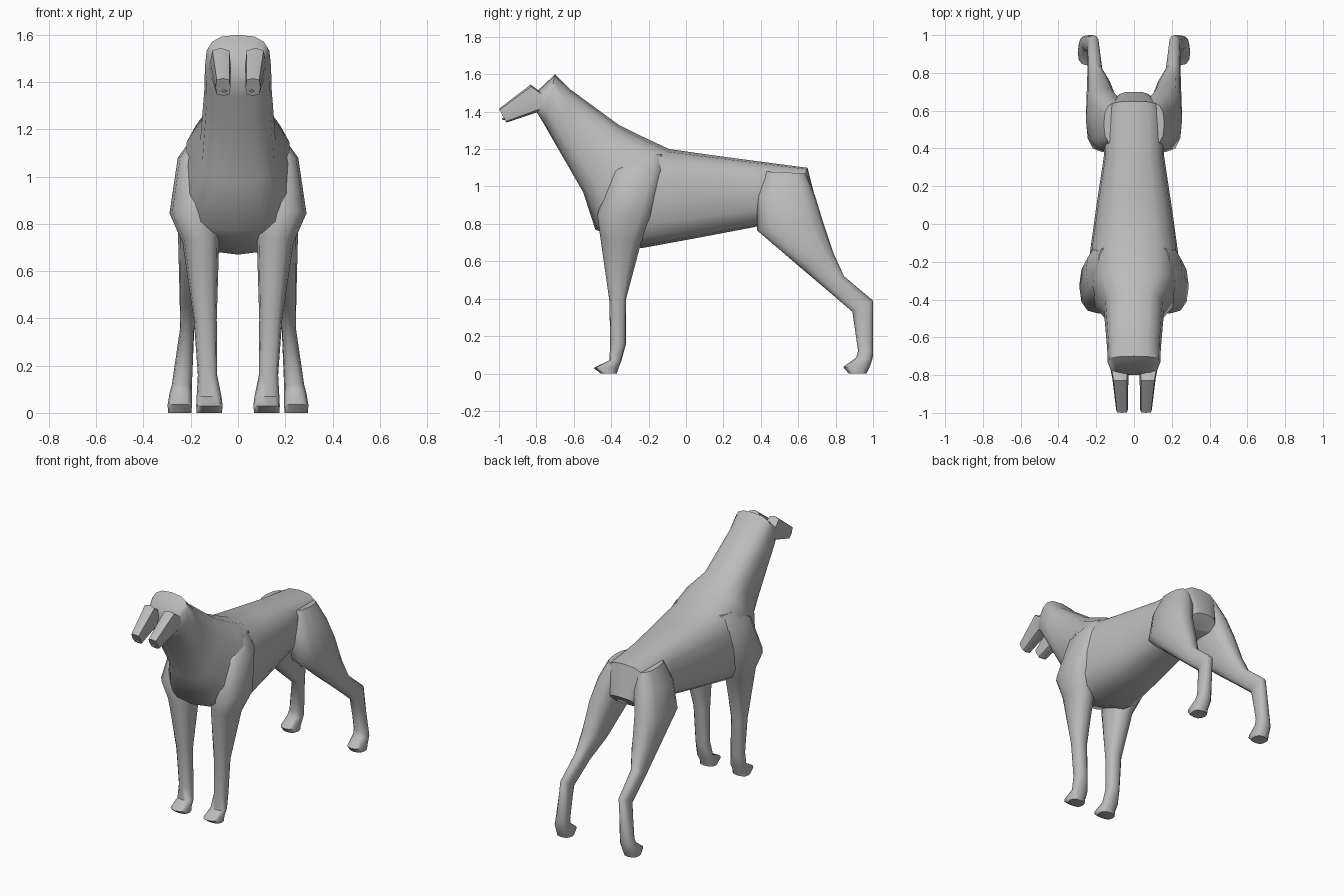
import bpy, bmesh, math

grey = bpy.data.materials.new("plain grey")
grey.diffuse_color = (0.5, 0.5, 0.5, 1)


def loft(name, rings, sides=12, power=2.5, angle=50):
    """Skin over rings; each ring is (y, z) of one end, (y, z) of the other end, x min, x max."""
    bm = bmesh.new()
    loops = []
    for ya, za, yb, zb, x0, x1 in rings:
        loop = []
        for i in range(sides):
            t = 2 * math.pi * i / sides
            c, s = math.cos(t), math.sin(t)
            u = math.copysign(abs(c) ** (2 / power), c)
            v = math.copysign(abs(s) ** (2 / power), s)
            loop.append(bm.verts.new(((x0 + x1) / 2 + v * (x1 - x0) / 2,
                                      (ya + yb) / 2 + u * (ya - yb) / 2,
                                      (za + zb) / 2 + u * (za - zb) / 2)))
        loops.append(loop)
    for a, b in zip(loops, loops[1:]):
        for i in range(sides):
            j = (i + 1) % sides
            bm.faces.new((a[i], a[j], b[j], b[i]))
    bm.faces.new(loops[0])
    bm.faces.new(loops[-1])
    bmesh.ops.recalc_face_normals(bm, faces=bm.faces)
    me = bpy.data.meshes.new(name)
    bm.to_mesh(me)
    bm.free()
    me.materials.append(grey)
    ob = bpy.data.objects.new(name, me)
    bpy.context.collection.objects.link(ob)
    bpy.ops.object.select_all(action='DESELECT')
    ob.select_set(True)
    bpy.context.view_layer.objects.active = ob
    bpy.ops.object.shade_smooth_by_angle(angle=math.radians(angle))
    return ob


def pair(name, rings, **kw):
    """Same part on both sides."""
    loft(name + "_left", rings, **kw)
    loft(name + "_right", [(a, b, c, d, -x1, -x0) for a, b, c, d, x0, x1 in rings], **kw)


# Head, neck, trunk and rump: top point, bottom point, half width
trunk = [
    (-0.79, 1.515, -0.80, 1.40, 0.115),
    (-0.70, 1.60, -0.76, 1.335, 0.14),
    (-0.62, 1.52, -0.70, 1.23, 0.142),
    (-0.36, 1.33, -0.55, 0.97, 0.16),
    (-0.24, 1.27, -0.485, 0.77, 0.23),
    (-0.09, 1.20, -0.24, 0.67, 0.235),
    (0.12, 1.17, 0.06, 0.725, 0.20),
    (0.36, 1.138, 0.35, 0.78, 0.16),
    (0.65, 1.10, 0.54, 0.82, 0.15),
    (0.70, 0.90, 0.62, 0.82, 0.09),
]
loft("trunk_and_neck", [(a, b, c, d, -w, w) for a, b, c, d, w in trunk], sides=16, power=2.8)

# Split muzzle
pair("muzzle", [
    (-0.77, 1.50, -0.76, 1.41, 0.03, 0.125),
    (-0.83, 1.545, -0.80, 1.395, 0.03, 0.115),
    (-1.0, 1.415, -0.96, 1.342, 0.032, 0.095),
], sides=8, power=4, angle=35)
pair("muzzle_tip", [
    (-0.95, 1.38, -0.95, 1.36, 0.04, 0.08),
    (-0.985, 1.365, -0.98, 1.355, 0.05, 0.065),
], sides=4)

# Front legs: front point, back point, inner and outer x
pair("front_leg", [
    (-0.30, 1.17, -0.12, 1.17, 0.08, 0.19),
    (-0.39, 1.08, -0.12, 1.08, 0.08, 0.255),
    (-0.475, 0.85, -0.18, 0.84, 0.08, 0.29),
    (-0.46, 0.74, -0.24, 0.70, 0.08, 0.235),
    (-0.41, 0.39, -0.32, 0.40, 0.09, 0.187),
    (-0.405, 0.16, -0.32, 0.16, 0.088, 0.17),
    (-0.41, 0.07, -0.345, 0.07, 0.07, 0.175),
    (-0.495, 0.03, -0.36, 0.03, 0.065, 0.177),
    (-0.455, 0.0, -0.37, 0.0, 0.068, 0.175),
])

# Hind legs
pair("hind_leg", [
    (0.42, 1.08, 0.64, 1.07, 0.04, 0.16),
    (0.38, 0.95, 0.69, 0.95, 0.05, 0.22),
    (0.38, 0.765, 0.73, 0.82, 0.08, 0.255),
    (0.62, 0.56, 0.79, 0.64, 0.12, 0.25),
    (0.75, 0.45, 0.845, 0.52, 0.165, 0.247),
    (0.89, 0.33, 1.0, 0.39, 0.185, 0.245),
    (0.92, 0.12, 1.0, 0.12, 0.195, 0.28),
    (0.91, 0.085, 0.998, 0.08, 0.195, 0.29),
    (0.84, 0.035, 0.98, 0.03, 0.195, 0.298),
    (0.87, 0.0, 0.965, 0.0, 0.197, 0.296),
])
